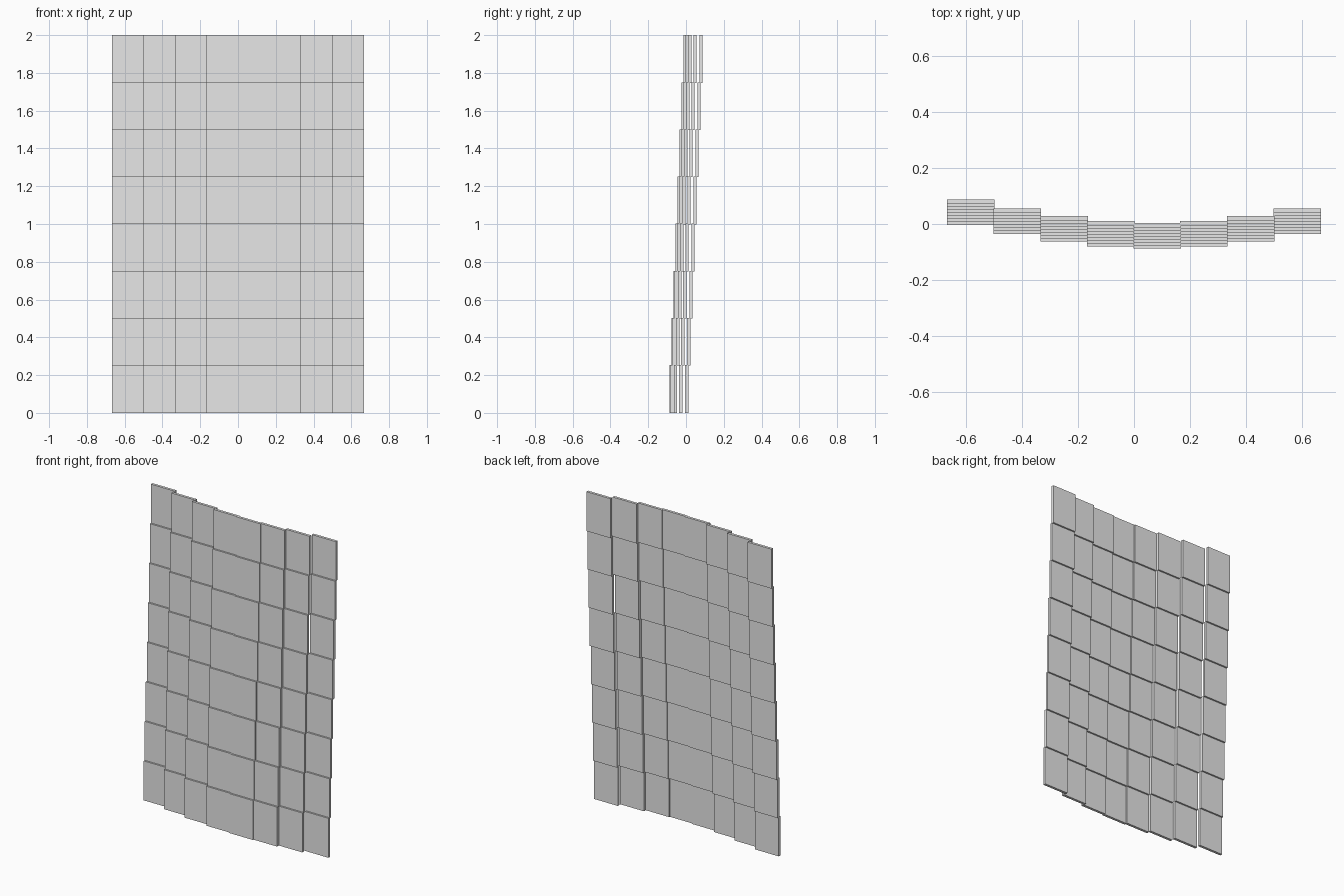
import bpy, bmesh, math
from mathutils import Matrix, Vector

if "Cube" in bpy.data.objects:
    bpy.data.objects.remove(bpy.data.objects["Cube"])

# Panel of overlapping flat tiles: curved across, leaning back upward
COLS, ROWS = 8, 8
U = 2 / 12.02                      # tile unit
PX, PZ = U, 1.5 * U                # tile spacing
W, H, T = 1.02 * U, 1.52 * U, 0.1 * U
BULGE = 0.5 * U                    # forward bow of the middle columns
STEP = 0.0107                      # backward shift per row

grey = bpy.data.materials.new("light_grey")
grey.diffuse_color = (0.8, 0.8, 0.8, 1)
grey.use_nodes = True
grey.node_tree.nodes["Principled BSDF"].inputs["Base Color"].default_value = grey.diffuse_color

depth = BULGE + (ROWS - 1) * STEP  # range of tile centres in y


def tile(name, centre):
    bm = bmesh.new()
    bmesh.ops.create_cube(bm, size=1, matrix=Matrix.Diagonal((W, T, H, 1)))
    mesh = bpy.data.meshes.new(name)
    bm.to_mesh(mesh)
    bm.free()
    mesh.materials.append(grey)
    obj = bpy.data.objects.new(name, mesh)
    obj.location = centre
    bpy.context.collection.objects.link(obj)


# Grid of tiles; each column is set forward along half a sine wave
for c in range(COLS):
    bow = BULGE * (1 - math.sin(math.pi * c / COLS))
    for r in range(ROWS):
        tile(f"tile_column{c + 1}_row{r + 1}",
             Vector(((c - (COLS - 1) / 2) * PX,
                     bow + r * STEP - depth / 2,
                     r * PZ + H / 2)))
